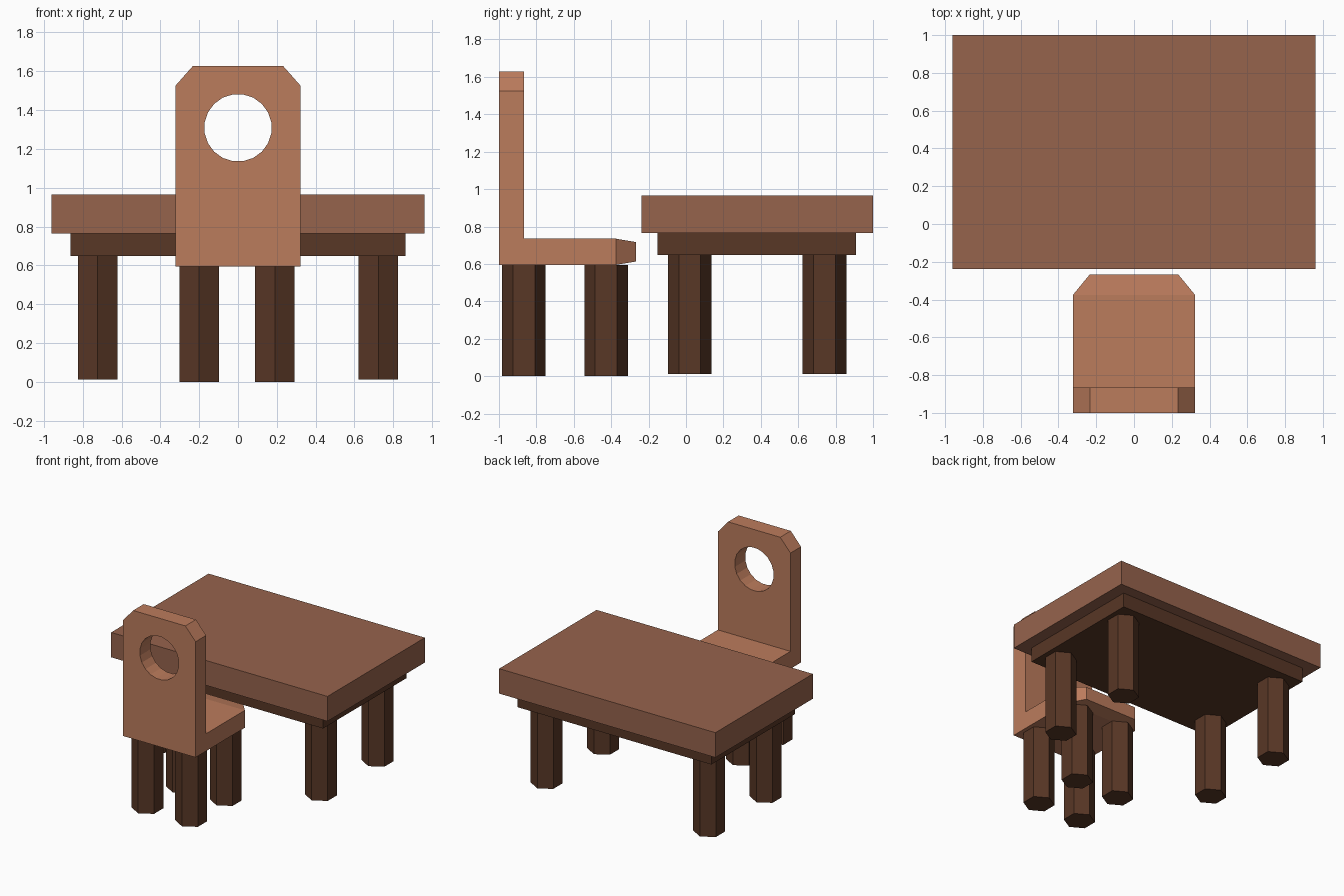
import bpy, bmesh, math
from mathutils import Vector

if "Cube" in bpy.data.objects:
    bpy.data.objects.remove(bpy.data.objects["Cube"])


def material(name, rgb):
    m = bpy.data.materials.new(name)
    m.diffuse_color = (*rgb, 1)
    m.use_nodes = True
    m.node_tree.nodes["Principled BSDF"].inputs["Base Color"].default_value = m.diffuse_color
    return m


chair_wood = material("light chair wood", (0.50, 0.20, 0.108))
table_wood = material("brown table wood", (0.305, 0.125, 0.073))
dark_wood = material("dark leg wood", (0.098, 0.038, 0.019))


def loft(name, bottom, top, mat):
    """Closed solid between two matching loops of 3D points."""
    bm = bmesh.new()
    a = [bm.verts.new(p) for p in bottom]
    b = [bm.verts.new(p) for p in top]
    n = len(a)
    bm.faces.new(a[::-1])
    bm.faces.new(b)
    for i in range(n):
        j = (i + 1) % n
        bm.faces.new((a[i], a[j], b[j], b[i]))
    bmesh.ops.recalc_face_normals(bm, faces=bm.faces)
    mesh = bpy.data.meshes.new(name)
    bm.to_mesh(mesh)
    bm.free()
    mesh.materials.append(mat)
    obj = bpy.data.objects.new(name, mesh)
    bpy.context.collection.objects.link(obj)
    return obj


def along_z(name, pts, z0, z1, mat):
    return loft(name, [(x, y, z0) for x, y in pts], [(x, y, z1) for x, y in pts], mat)


def along_y(name, pts, y0, y1, mat):
    return loft(name, [(x, y0, z) for x, z in pts], [(x, y1, z) for x, z in pts], mat)


def rect(x, a, b):
    return [(-x, a), (x, a), (x, b), (-x, b)]


def ring(cx, cy, r, n, start=0.0):
    return [(cx + r * math.cos(start + math.tau * i / n),
             cy + r * math.sin(start + math.tau * i / n)) for i in range(n)]


# Table top and the solid apron beneath it
along_z("table_top", rect(0.962, -0.237, 1.0), 0.765, 0.965, table_wood)
along_z("table_apron", rect(0.863, -0.152, 0.91), 0.648, 0.765, dark_wood)

# Six-sided legs for the table and the chair
for part, xs, ys, z0, z1 in (("table_leg", (-0.723, 0.723), (0.02, 0.74), 0.012, 0.648),
                             ("chair_leg", (-0.2, 0.19), (-0.867, -0.427), 0.0, 0.595)):
    for x in xs:
        for y in ys:
            along_z(part, ring(x, y, 0.117, 6, math.pi / 2), z0, z1, dark_wood)

# Seat slab and its tapered end
along_y("seat", rect(0.323, 0.595, 0.735), -0.866, -0.375, chair_wood)
loft("seat_tapered_end",
     [(x, -0.375, z) for x, z in rect(0.323, 0.595, 0.735)],
     [(x, -0.268, z) for x, z in rect(0.235, 0.613, 0.717)], chair_wood)

# Backrest with clipped top corners and a round hole
outline = [(-0.323, 0.595), (0.323, 0.595), (0.323, 1.525),
           (0.232, 1.628), (-0.232, 1.628), (-0.323, 1.525)]
back = along_y("backrest", outline, -1.0, -0.866, chair_wood)
cutter = along_y("hole_cutter", ring(0, 1.309, 0.174, 20, math.pi / 20), -1.1, -0.75, chair_wood)
cutter.hide_render = True
cutter.hide_set(True)
hole = back.modifiers.new("round_hole", 'BOOLEAN')
hole.operation = 'DIFFERENCE'
hole.solver = 'EXACT'
hole.object = cutter
